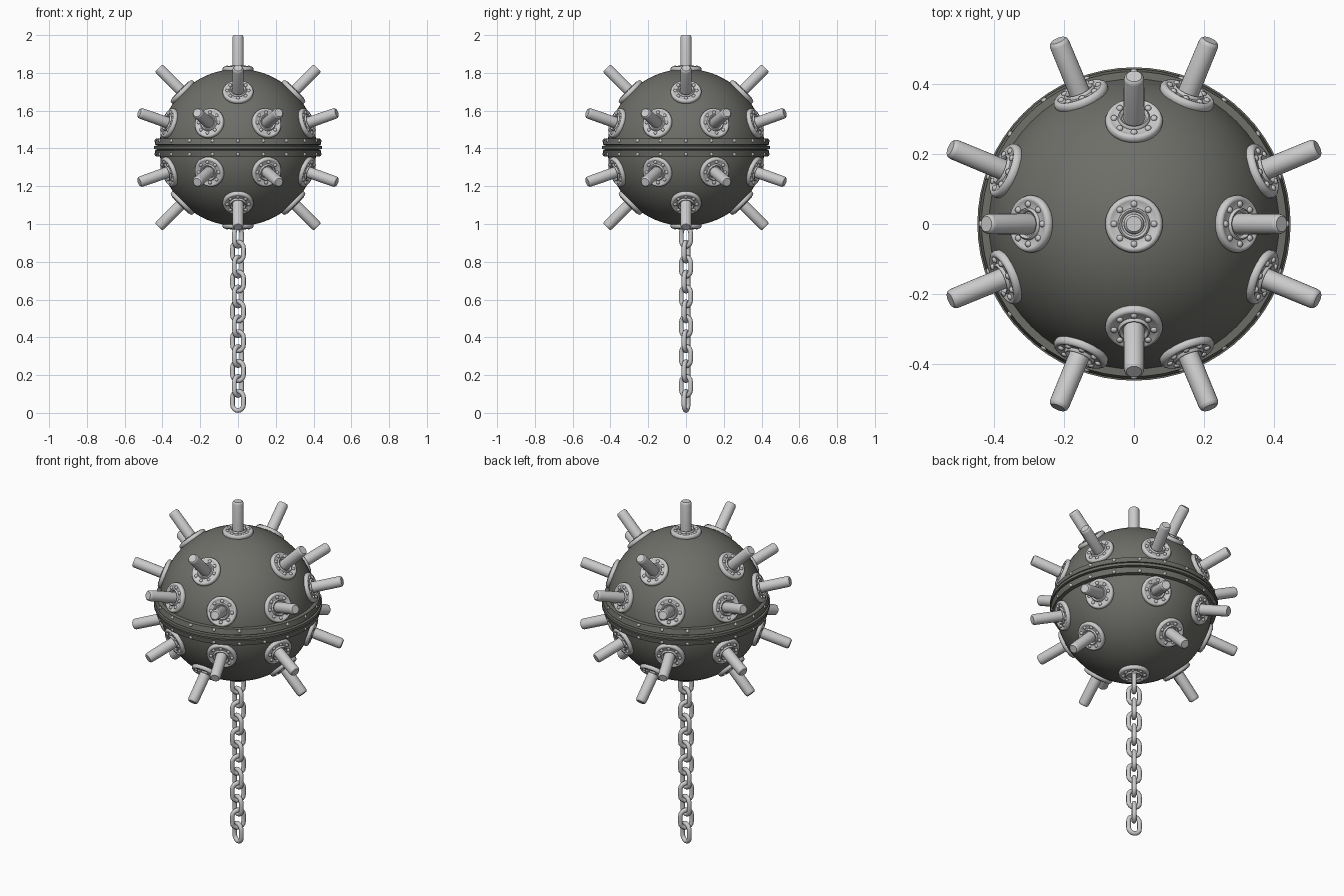
import bpy, bmesh, math
from mathutils import Matrix, Vector

if "Cube" in bpy.data.objects:
    bpy.data.objects.remove(bpy.data.objects["Cube"])

CENTRE = Vector((0, 0, 1.405))
R = 0.416


def material(name, rgb):
    m = bpy.data.materials.new(name)
    m.diffuse_color = (*rgb, 1)
    m.use_nodes = True
    m.node_tree.nodes["Principled BSDF"].inputs["Base Color"].default_value = m.diffuse_color
    return m


DARK = material("dark_iron", (0.155, 0.155, 0.14))
STEEL = material("pale_steel", (0.6, 0.6, 0.6))


def lathe(bm, profile, segs, mat):
    """Spin (radius, height) points around the local z axis."""
    rings = []
    for r, h in profile:
        if r < 1e-6:
            rings.append([bm.verts.new(mat @ Vector((0, 0, h)))] * segs)
        else:
            rings.append([bm.verts.new(mat @ Vector((r * math.cos(a), r * math.sin(a), h)))
                          for a in (2 * math.pi * k / segs for k in range(segs))])
    for lo, hi in zip(rings, rings[1:]):
        for k in range(segs):
            n = (k + 1) % segs
            face = list(dict.fromkeys((lo[k], lo[n], hi[n], hi[k])))
            if len(face) > 2:
                bm.faces.new(face)


def finish(bm, name, mat, angle=35):
    bmesh.ops.recalc_face_normals(bm, faces=bm.faces)
    me = bpy.data.meshes.new(name)
    bm.to_mesh(me)
    bm.free()
    me.materials.append(mat)
    ob = bpy.data.objects.new(name, me)
    bpy.context.collection.objects.link(ob)
    bpy.ops.object.select_all(action='DESELECT')
    ob.select_set(True)
    bpy.context.view_layer.objects.active = ob
    bpy.ops.object.shade_smooth_by_angle(angle=math.radians(angle))
    return ob


def outward(azimuth, elevation):
    """Matrix at the ball centre whose z axis points outward."""
    a, e = math.radians(azimuth), math.radians(elevation)
    return (Matrix.Translation(CENTRE) @ Matrix.Rotation(a, 4, 'Z')
            @ Matrix.Rotation(math.pi / 2 - e, 4, 'Y'))


# Ball
bm = bmesh.new()
bmesh.ops.create_uvsphere(bm, u_segments=64, v_segments=32, radius=R,
                          matrix=Matrix.Translation(CENTRE))
finish(bm, "ball", DARK)

# Equator flanges with a central rib
half = [(0.446, 0.008), (0.430, 0.010), (0.430, 0.013), (0.441, 0.016),
        (0.434, 0.047), (0.405, 0.049)]
bm = bmesh.new()
lathe(bm, [(r, -h) for r, h in reversed(half)] + half, 64, Matrix.Translation(CENTRE))
finish(bm, "equator_band", DARK, 25)

# Rivets on both flanges
DOME = [(0.0095, -0.008), (0.0095, 0.002), (0.007, 0.006), (0, 0.0075)]
bm = bmesh.new()
for k in range(20):
    for s in (-1, 1):
        m = outward(k * 18, s * 4.7) @ Matrix.Translation((0, 0, 0.436))
        lathe(bm, DOME, 8, m)
finish(bm, "band_rivets", STEEL, 50)

# Directions of the spikes
places = [(0, 90)]
for s in (-1, 1):
    places += [(k * 90, 45 * s) for k in range(4)]
    places += [(22.5 + k * 45, 18 * s) for k in range(8)]

# Mounting plates, also one at the bottom for the chain
PLATE = [(0.074, 0.395), (0.081, 0.409), (0.082, 0.417), (0.079, 0.425), (0.073, 0.429),
         (0.067, 0.428), (0.063, 0.425), (0.046, 0.425), (0.045, 0.431), (0.041, 0.434),
         (0.036, 0.431), (0.034, 0.424), (0, 0.424)]
plates, bolts, spikes = bmesh.new(), bmesh.new(), bmesh.new()
for az, el in places + [(0, -90)]:
    m = outward(az, el)
    lathe(plates, PLATE, 32, m)
    for k in range(8):
        a = math.radians(k * 45)
        lathe(bolts, DOME, 8, m @ Matrix.Translation(
            (0.057 * math.cos(a), 0.057 * math.sin(a), 0.426)))

# Blunt cylindrical spikes
SPIKE = [(0.030, 0.40), (0.029, 0.583), (0.027, 0.590), (0.022, 0.595), (0, 0.595)]
for az, el in places:
    lathe(spikes, SPIKE, 24, outward(az, el))
finish(plates, "mounting_plates", STEEL, 50)
finish(bolts, "plate_bolts", STEEL, 50)
finish(spikes, "spikes", STEEL, 40)

# Chain of alternating oval links
WIRE, HALF_W, STRAIGHT = 0.0125, 0.031, 0.020
path = []
for end in (1, -1):
    for k in range(9):
        a = math.pi * k / 8
        path.append((Vector((end * HALF_W * math.cos(a), 0,
                             end * (STRAIGHT + HALF_W * math.sin(a)))),
                     Vector((end * math.cos(a), 0, end * math.sin(a)))))
bm = bmesh.new()
for i in range(12):
    yaw = math.radians(-20 if i % 2 == 0 else 52)
    m = (Matrix.Translation((0, 0, STRAIGHT + HALF_W + WIRE + i * 0.079))
         @ Matrix.Rotation(yaw, 4, 'Z'))
    rings = []
    for p, n in path:
        rings.append([bm.verts.new(m @ (p + WIRE * (n * math.cos(t) + Vector((0, math.sin(t), 0)))))
                      for t in (2 * math.pi * k / 10 for k in range(10))])
    for j, ring in enumerate(rings):
        nxt = rings[(j + 1) % len(rings)]
        for k in range(10):
            q = (k + 1) % 10
            bm.faces.new((ring[k], ring[q], nxt[q], nxt[k]))
finish(bm, "chain", STEEL, 60)
